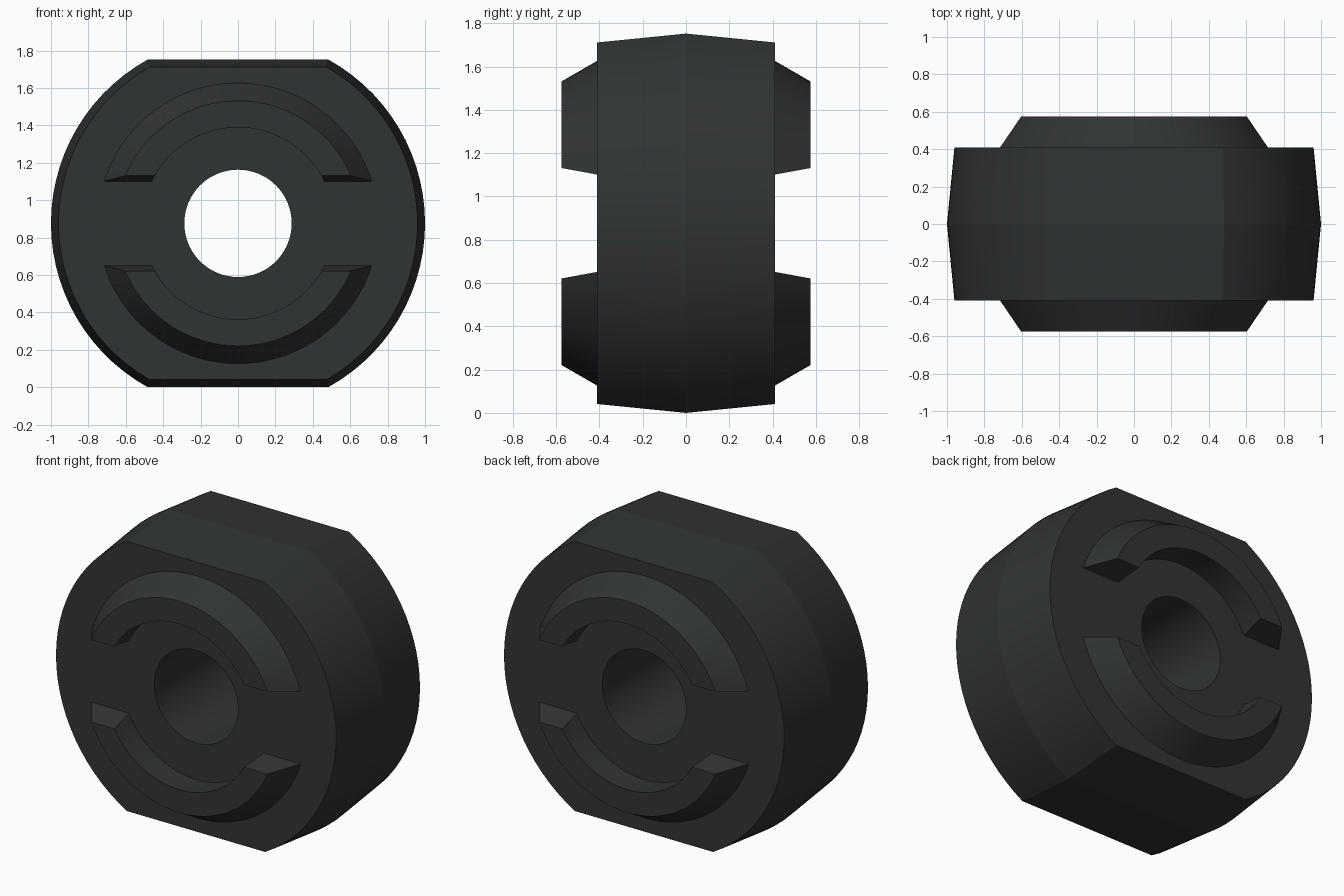
import bpy, bmesh
from math import sin, cos, asin, pi, radians, sqrt, atan2

if "Cube" in bpy.data.objects:
    bpy.data.objects.remove(bpy.data.objects["Cube"])

ZC = 0.876  # height of the hole's centre

mat = bpy.data.materials.new("dark_rubber")
mat.diffuse_color = (0.03, 0.034, 0.035, 1)
mat.use_nodes = True
mat.node_tree.nodes["Principled BSDF"].inputs["Base Color"].default_value = mat.diffuse_color


def sweep(name, rings, closed):
    """Skin equal-length rings of points in a closed loop; cap the ends if open."""
    bm = bmesh.new()
    vs = [[bm.verts.new(p) for p in ring] for ring in rings]
    n, m = len(vs[0]), len(vs)
    for i in range(m):
        a, b = vs[i], vs[(i + 1) % m]
        for j in range(n if closed else n - 1):
            k = (j + 1) % n
            bm.faces.new((a[j], a[k], b[k], b[j]))
    if not closed:
        bm.faces.new([r[0] for r in vs])
        bm.faces.new([r[-1] for r in vs])
    bmesh.ops.recalc_face_normals(bm, faces=bm.faces)
    me = bpy.data.meshes.new(name)
    bm.to_mesh(me)
    bm.free()
    ob = bpy.data.objects.new(name, me)
    bpy.context.collection.objects.link(ob)
    me.materials.append(mat)
    bpy.ops.object.select_all(action='DESELECT')
    ob.select_set(True)
    bpy.context.view_layer.objects.active = ob
    bpy.ops.object.shade_smooth_by_angle(angle=radians(9))
    return ob


def body_ring(y, r, flat):
    """Circle of radius r cut by flats at +-flat above and below the centre."""
    c = atan2(flat, sqrt(r * r - flat * flat)) if flat < r else radians(61)
    pts = []
    for start, end, n in ((-c, c, 28), (c, pi - c, 10),
                          (pi - c, pi + c, 28), (pi + c, 2 * pi - c, 10)):
        for i in range(n):
            t = start + (end - start) * i / n
            rr = min(r, flat / max(abs(sin(t)), 1e-6))
            pts.append((rr * cos(t), y, ZC + rr * sin(t)))
    return pts


# Crowned body with two flats and a through hole
sweep("bushing_body", [body_ring(-0.41, 0.96, 0.835), body_ring(0, 1.0, 0.876),
                       body_ring(0.41, 0.96, 0.835), body_ring(0.41, 0.287, 9),
                       body_ring(-0.41, 0.287, 9)], True)


def ridge(name, side, up):
    """Raised arc with a sloped outer wall and tapered ends, sunk slightly into the body."""
    rings = []
    for y, r, cut in ((0.40, 0.756, 0.223), (0.575, 0.655, 0.255),
                      (0.575, 0.513, 0.255), (0.40, 0.513, 0.223)):
        a = asin(cut / r)
        angles = [a + (pi - 2 * a) * i / 36 for i in range(37)]
        rings.append([(r * cos(t), side * y, ZC + up * r * sin(t)) for t in angles])
    sweep(name, rings, False)


# Two ridges on each face
for side, face in ((-1, "front"), (1, "back")):
    for up, pos in ((1, "upper"), (-1, "lower")):
        ridge(f"{face}_{pos}_ridge", side, up)
